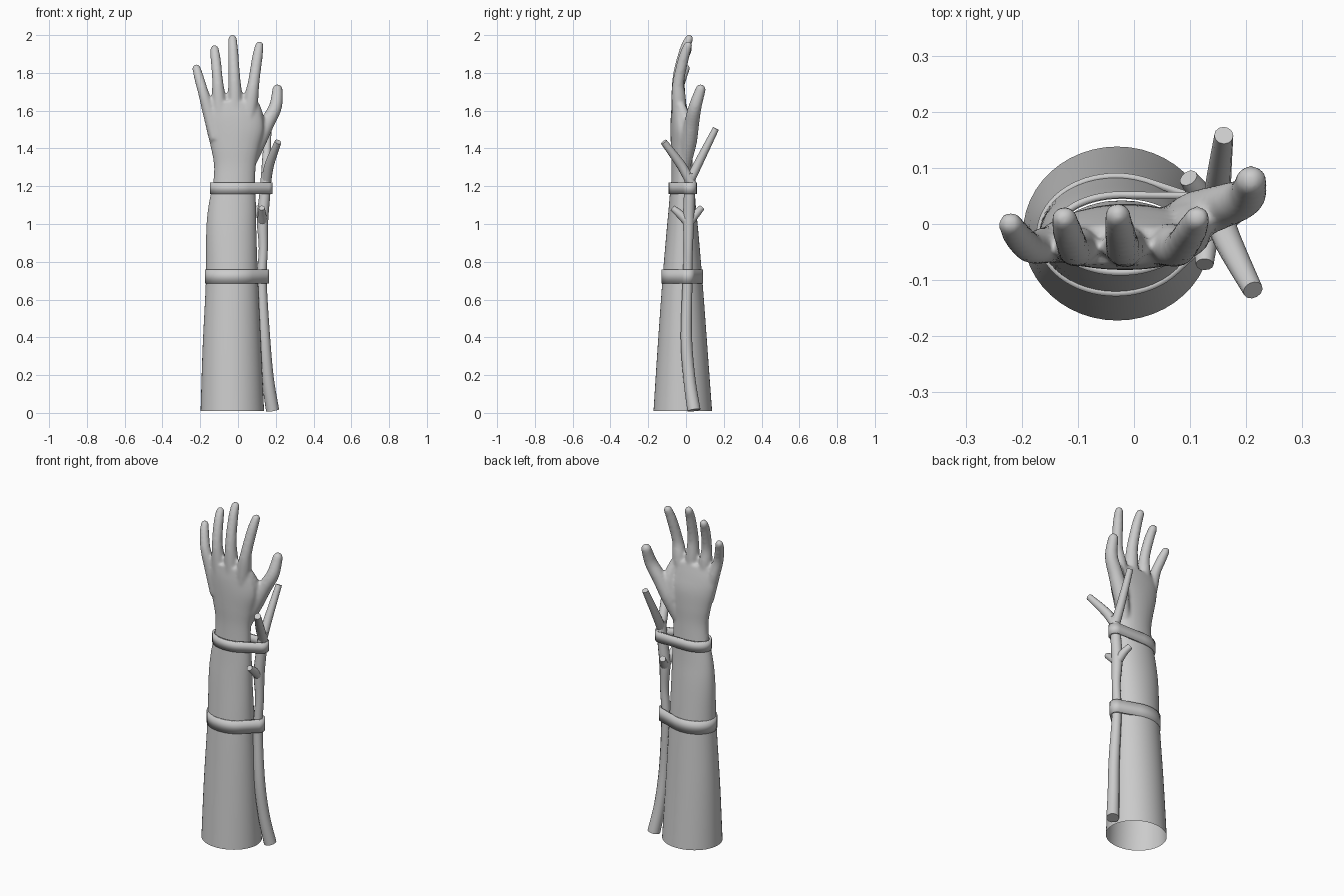
import bpy, bmesh
from math import sin, cos, pi
from mathutils import Vector
from mathutils.geometry import convex_hull_2d

if "Cube" in bpy.data.objects:
    bpy.data.objects.remove(bpy.data.objects["Cube"])


def spline(pts, n=6):
    """Catmull-Rom through tuples of any length."""
    out = []
    for i in range(len(pts) - 1):
        a, b, c, d = (pts[max(0, min(len(pts) - 1, i + k))] for k in (-1, 0, 1, 2))
        for s in range(n):
            t = s / n
            out.append(tuple(q + .5 * t * (r - p + t * (2*p - 5*q + 4*r - u + t * (3*(q - r) + u - p)))
                             for p, q, r, u in zip(a, b, c, d)))
    return out + [tuple(pts[-1])]


def loft(bm, rings, caps=True):
    vs = [[bm.verts.new(p) for p in ring] for ring in rings]
    n = len(vs[0])
    for a, b in zip(vs, vs[1:]):
        for i in range(n):
            j = (i + 1) % n
            bm.faces.new((a[i], a[j], b[j], b[i]))
    if caps:
        bm.faces.new(vs[0][::-1])
        bm.faces.new(vs[-1])


def tube(bm, pts, sides=12, rounded=False):
    """Upward tube through (x, y, z, radius) points."""
    p = spline(pts)
    if rounded:
        d = (Vector(p[-1][:3]) - Vector(p[-2][:3])).normalized()
        x, r = Vector(p[-1][:3]), p[-1][3]
        p += [(*(x + d * r * sin(a)), r * cos(a)) for a in (.4, .8, 1.15, 1.45)]
    rings = []
    for i, q in enumerate(p):
        t = Vector(p[min(i + 1, len(p) - 1)][:3]) - Vector(p[max(i - 1, 0)][:3])
        rot = Vector((0, 0, 1)).rotation_difference(t)
        rings.append([Vector(q[:3]) + rot @ Vector((q[3] * cos(2*pi*k/sides), q[3] * sin(2*pi*k/sides), 0))
                      for k in range(sides)])
    loft(bm, rings)


def oval(s, n=48):
    """Ring from (z, x0, x1, y0, y1)."""
    z, x0, x1, y0, y1 = s
    return [((x0 + x1)/2 + (x1 - x0)/2 * cos(2*pi*k/n), (y0 + y1)/2 + (y1 - y0)/2 * sin(2*pi*k/n), z)
            for k in range(n)]


def finish(bm, name, angle=.7):
    me = bpy.data.meshes.new(name)
    bm.to_mesh(me)
    bm.free()
    ob = bpy.data.objects.new(name, me)
    bpy.context.collection.objects.link(ob)
    bpy.ops.object.select_all(action='DESELECT')
    ob.select_set(True)
    bpy.context.view_layer.objects.active = ob
    bpy.ops.object.shade_smooth_by_angle(angle=angle)
    return ob


# Forearm: open tapered sleeve
bm = bmesh.new()
loft(bm, [oval(s) for s in spline([
    (0.01, -.198, .138, -.172, .138), (.35, -.187, .122, -.15, .113), (.7, -.17, .106, -.125, .087),
    (.95, -.168, .097, -.104, .066), (1.08, -.158, .095, -.092, .053), (1.2, -.135, .091, -.082, .045)])], False)
finish(bm, "forearm")

# Hand: palm, fingers and thumb fused into one smooth skin
bm = bmesh.new()
loft(bm, [oval(s) for s in spline([
    (1.16, -.136, .09, -.08, .043), (1.3, -.127, .094, -.077, .036), (1.4, -.143, .112, -.08, .036),
    (1.5, -.167, .135, -.082, .032), (1.58, -.18, .125, -.08, .016), (1.65, -.165, .1, -.073, -.003)])])
digits = [
    [(-.12, -.035, 1.45, .033), (-.157, -.038, 1.6, .033), (-.185, -.042, 1.7, .028),
     (-.208, -.02, 1.78, .026), (-.22, 0, 1.825, .022)],
    [(-.08, -.038, 1.45, .035), (-.1, -.04, 1.65, .037), (-.108, -.042, 1.76, .029),
     (-.118, -.015, 1.87, .027), (-.124, .01, 1.925, .023)],
    [(-.01, -.038, 1.45, .035), (-.015, -.04, 1.66, .038), (-.02, -.038, 1.79, .031),
     (-.026, -.008, 1.92, .027), (-.029, .016, 1.98, .023)],
    [(.045, -.032, 1.45, .035), (.068, -.038, 1.65, .039), (.083, -.04, 1.75, .031),
     (.102, -.012, 1.88, .028), (.113, .01, 1.945, .023)],
    [(.06, -.005, 1.31, .03), (.105, .015, 1.43, .042), (.152, .03, 1.53, .04),
     (.198, .048, 1.62, .035), (.209, .077, 1.712, .028)]]
for d in digits:
    tube(bm, d, 16, True)
# Web between thumb and index
tube(bm, [(.07, 0, 1.42, .035), (.105, .0, 1.53, .036), (.095, -.025, 1.62, .025)], 16, True)
hand = finish(bm, "hand")
m = hand.modifiers.new("fuse", 'REMESH')
m.mode, m.voxel_size, m.use_smooth_shade = 'VOXEL', .008, True
m = hand.modifiers.new("soften", 'SMOOTH')
m.factor, m.iterations = .5, 7

# Forked branch strapped along the arm
bm = bmesh.new()
for pts in [
    [(.183, .042, .014, .035), (.158, .018, .18, .032), (.14, .002, .4, .03), (.126, .008, .7, .026),
     (.134, .012, .87, .024), (.13, .014, 1.02, .03), (.142, .018, 1.16, .029), (.15, .022, 1.27, .027)],
    [(.148, .03, 1.21, .026), (.165, -.025, 1.31, .025), (.212, -.118, 1.435, .018)],
    [(.148, .015, 1.22, .026), (.15, .07, 1.33, .023), (.16, .158, 1.505, .017)],
    [(.13, .02, 1.0, .026), (.127, -.03, 1.05, .022), (.126, -.072, 1.085, .016)],
    [(.13, .008, 1.0, .026), (.118, .05, 1.05, .022), (.097, .082, 1.085, .017)]]:
    tube(bm, pts)
finish(bm, "branch")


# Straps pulled tight around arm and branch
def strap(name, z0, z1, arm, stick):
    cloud = [Vector(p[:2]) for p in oval((z0, *arm), 64)]
    sx, sy, r = stick
    cloud += [Vector((sx + r * cos(k * pi / 12), sy + r * sin(k * pi / 12))) for k in range(24)]
    hull = [cloud[i] for i in convex_hull_2d(cloud)]
    if sum(a.x * b.y - b.x * a.y for a, b in zip(hull, hull[1:] + hull[:1])) < 0:
        hull.reverse()
    bm = bmesh.new()
    loft(bm, [[(p.x, p.y, z) for p in hull] for z in (z0, z1)], False)
    ob = finish(bm, name)
    m = ob.modifiers.new("thickness", 'SOLIDIFY')
    m.thickness, m.offset = .012, -1


strap("lower_strap", .685, .76, (-.174, .11, -.129, .091), (.127, .008, .038))
strap("upper_strap", 1.16, 1.22, (-.148, .1, -.092, .058), (.145, .018, .038))
